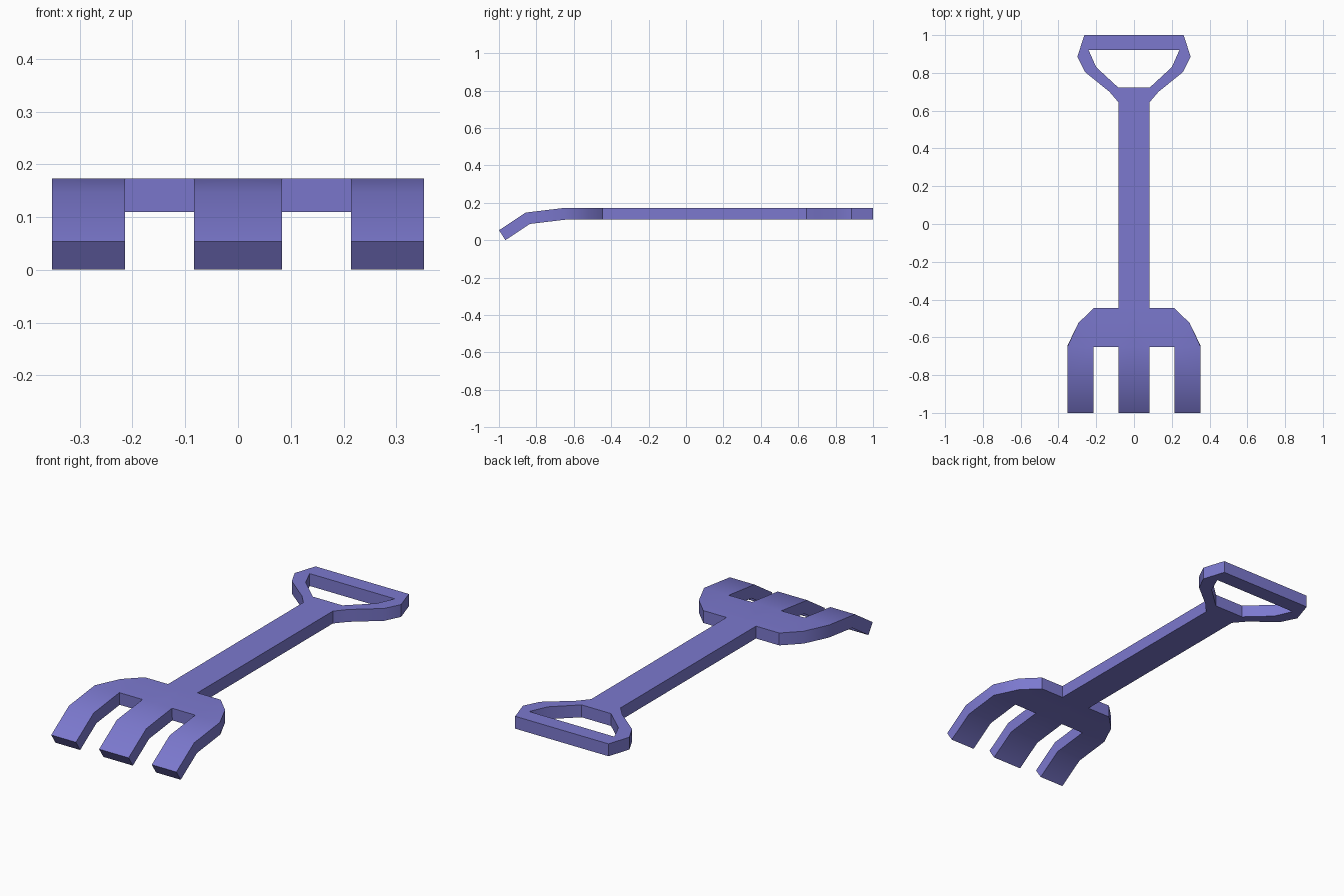
import bpy, bmesh
from math import radians

if "Cube" in bpy.data.objects:
    bpy.data.objects.remove(bpy.data.objects["Cube"])

THICK = 0.063   # sheet thickness
TOP = 0.173     # height of the flat upper surface
W = 0.083       # half width of the shaft

# Height of the upper surface along the bent tines
BEND = {-0.857: 0.148, -1.0: 0.0535}


def row_strip(x0, x1, ys):
    """Quads between x0 and x1 through the given y stations."""
    return [[(x0, a), (x1, a), (x1, b), (x0, b)] for a, b in zip(ys, ys[1:])]


# Grip: right half of the open handle loop
grip = [
    [(0, 1), (.263, 1), (.24, .92), (0, .92)],
    [(.263, 1), (.30, .885), (.24, .92)],
    [(.30, .885), (.26, .805), (.20, .83), (.24, .92)],
    [(.26, .805), (.13, .70), (W, .722), (.20, .83)],
    [(.13, .70), (W, .645), (W, .722)],
]
# Shaft running on into the middle tine
shaft = row_strip(0, W, [.722, .645, -.445, -.65, -.857, -1.0])
# Head shoulder and outer tine
head = row_strip(W, .214, [-.445, -.65])
head.append([(.214, -.445), (.295, -.525), (.353, -.65), (.214, -.65)])
outer_tine = row_strip(.214, .353, [-.65, -.857, -1.0])

# Upper surface, mirrored across x = 0
bm = bmesh.new()
for poly in grip + shaft + head + outer_tine:
    for side in (1, -1):
        f = bm.faces.new([bm.verts.new((side * x, y, BEND.get(y, TOP))) for x, y in poly])
        f.normal_update()
        if f.normal.z < 0:
            f.normal_flip()
bmesh.ops.remove_doubles(bm, verts=bm.verts[:], dist=1e-4)
mesh = bpy.data.meshes.new("garden_fork")
bm.to_mesh(mesh)
bm.free()

fork = bpy.data.objects.new("garden_fork", mesh)
bpy.context.collection.objects.link(fork)
bpy.context.view_layer.objects.active = fork
fork.select_set(True)

# Thickness, grown downwards from the upper surface
solid = fork.modifiers.new("thickness", 'SOLIDIFY')
solid.thickness = THICK
solid.offset = -1
solid.use_even_offset = True
bpy.ops.object.modifier_apply(modifier=solid.name)
bpy.ops.object.shade_smooth_by_angle(angle=radians(40))

# Violet plastic
mat = bpy.data.materials.new("violet_plastic")
mat.diffuse_color = (0.20, 0.19, 0.62, 1)
mat.use_nodes = True
mat.node_tree.nodes["Principled BSDF"].inputs["Base Color"].default_value = mat.diffuse_color
mesh.materials.append(mat)
